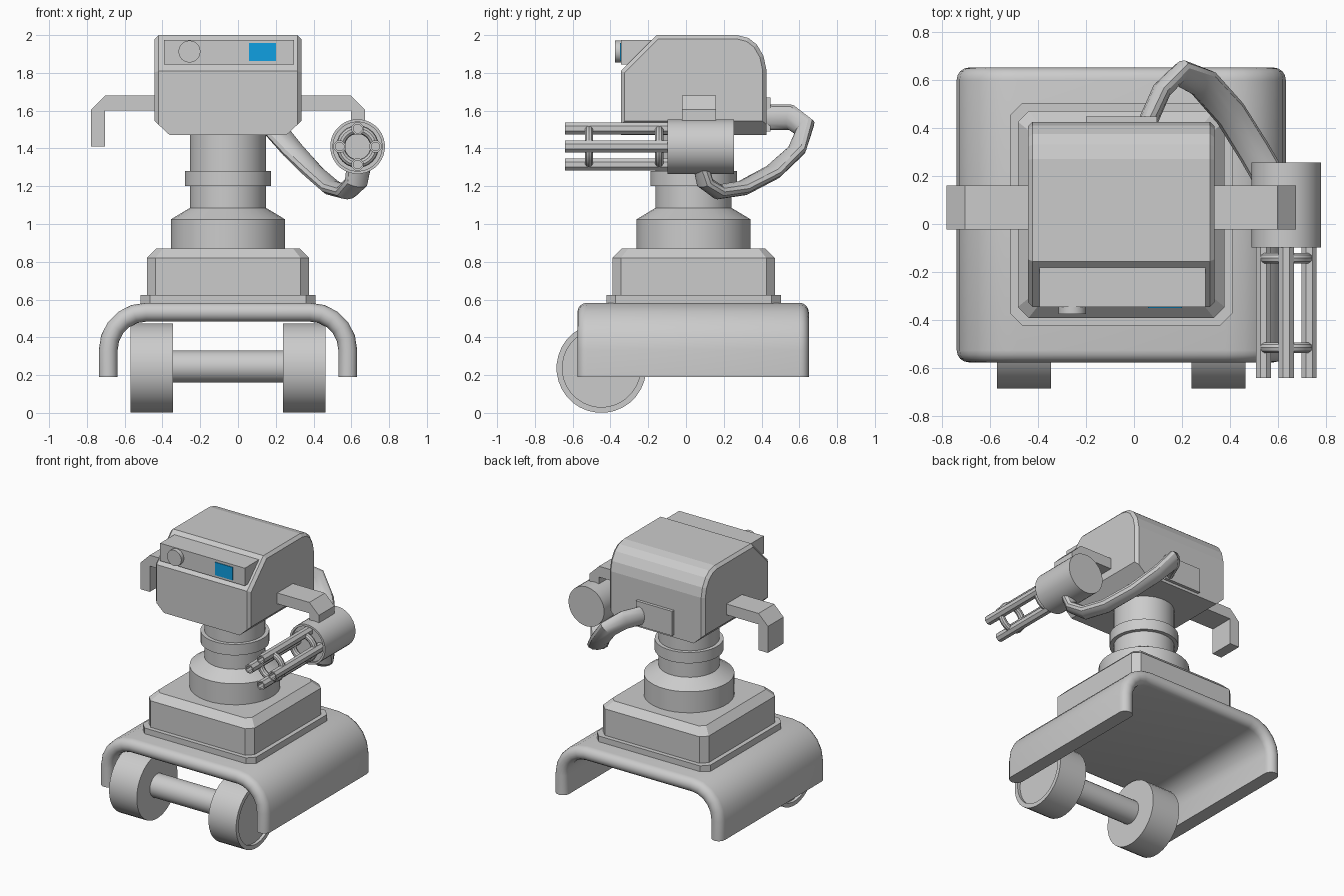
import bpy, bmesh, math
from mathutils import Vector

if "Cube" in bpy.data.objects:
    bpy.data.objects.remove(bpy.data.objects["Cube"])

CX, CY = -0.053, 0.04          # the body is centred slightly off the origin


def material(name, rgb):
    m = bpy.data.materials.new(name)
    m.diffuse_color = (*rgb, 1)
    m.use_nodes = True
    m.node_tree.nodes["Principled BSDF"].inputs["Base Color"].default_value = m.diffuse_color
    return m


GREY = material("grey_metal", (0.6, 0.6, 0.6))
BLUE = material("screen_blue", (0.005, 0.35, 0.76))


def finish(ob, name, mat=GREY, smooth=True):
    ob.name = name
    ob.data.materials.append(mat)
    if smooth:
        bpy.ops.object.select_all(action='DESELECT')
        ob.select_set(True)
        bpy.context.view_layer.objects.active = ob
        bpy.ops.object.shade_smooth_by_angle(angle=math.radians(32))
    return ob


def from_bmesh(name, bm, mat=GREY, smooth=True):
    bmesh.ops.recalc_face_normals(bm, faces=bm.faces)
    me = bpy.data.meshes.new(name)
    bm.to_mesh(me)
    bm.free()
    ob = bpy.data.objects.new(name, me)
    bpy.context.collection.objects.link(ob)
    return finish(ob, name, mat, smooth)


def loft_bm(rings):
    bm = bmesh.new()
    vs = [[bm.verts.new(p) for p in ring] for ring in rings]
    n = len(vs[0])
    for a, b in zip(vs, vs[1:]):
        for i in range(n):
            j = (i + 1) % n
            bm.faces.new((a[i], a[j], b[j], b[i]))
    bm.faces.new(vs[0])
    bm.faces.new(vs[-1])
    bmesh.ops.recalc_face_normals(bm, faces=bm.faces)
    return bm


def loft(name, rings, mat=GREY, smooth=True):
    return from_bmesh(name, loft_bm(rings), mat, smooth)


def lathe(name, axis, centre, sections, sides=32):
    """Sections are (radius, position along axis); centre gives the other two coordinates."""
    rings = []
    for r, t in sections:
        ring = []
        for k in range(sides):
            a = 2 * math.pi * (k + 0.5) / sides
            p = [centre[0] + r * math.cos(a), centre[1] + r * math.sin(a)]
            p.insert("xyz".index(axis), t)
            ring.append(p)
        rings.append(ring)
    return loft(name, rings)


def prism(name, points, axis, lo, hi, mat=GREY):
    def ring(t):
        out = []
        for p in points:
            q = list(p)
            q.insert("xyz".index(axis), t)
            out.append(q)
        return out
    return loft(name, [ring(lo), ring(hi)], mat, False)


def box(name, x0, x1, y0, y1, z0, z1, mat=GREY):
    return prism(name, [(x0, y0), (x1, y0), (x1, y1), (x0, y1)], 'z', z0, z1, mat)


# Fender shell: a rounded slab section swept over an arch
R, HALF, TOP = 0.2, 0.634, 0.533
arch = [(-HALF, 0.19, -1, 0)]
for side, start in ((-1, 180), (1, 90)):
    for k in range(6):
        a = math.radians(start - 18 * k)
        c, s = math.cos(a), math.sin(a)
        arch.append((side * (HALF - R) + R * c, TOP - R + R * s, c, s))
arch.append((HALF, 0.19, 1, 0))
section = []
for yc, start in ((0.6, -90), (-0.525, 90)):
    for k in range(9):
        a = math.radians(start + 22.5 * k)
        section.append((yc + 0.05 * math.cos(a), 0.05 * math.sin(a)))
loft("fender_shell", [[(CX + x + nx * d, y, z + nz * d) for y, d in section]
                      for x, z, nx, nz in arch])


# Pedestal: chamfered square plate and tapered block
def chamfered(h, c, z):
    pts = [(h, h - c), (h - c, h), (c - h, h), (-h, h - c),
           (-h, c - h), (c - h, -h), (h - c, -h), (h, c - h)]
    return [(CX + x, CY + y, z) for x, y in pts]


loft("base_plate", [chamfered(0.462, 0.05, 0.57), chamfered(0.462, 0.05, 0.625)], smooth=False)
loft("pedestal", [chamfered(0.43, 0.045, 0.62), chamfered(0.43, 0.045, 0.82),
                  chamfered(0.38, 0.035, 0.87)], smooth=False)

# Turret ring, neck and collar
lathe("neck", 'z', (CX, CY), [(0.303, 0.865), (0.303, 1.025), (0.203, 1.085), (0.203, 1.48)])
lathe("neck_collar", 'z', (CX, CY), [(0.23, 1.2), (0.23, 1.28)])

# Head: side profile with bevelled sides and cut lower corners
HW = 0.388
profile = [(-0.345, 1.47), (0.425, 1.47), (0.425, 1.82), (0.41, 1.89),
           (0.375, 1.95), (0.33, 1.985), (0.27, 2.0), (-0.155, 2.0), (-0.345, 1.81)]
bm = loft_bm([[(CX + s * HW, y, z) for y, z in profile] for s in (-1, 1)])
ends = [e for e in bm.edges if abs(e.verts[0].co.x - e.verts[1].co.x) < 0.01]
bmesh.ops.bevel(bm, geom=ends, offset=0.02, segments=1, affect='EDGES', profile=0.5)
for s in (-1, 1):
    cut = bmesh.ops.bisect_plane(bm, geom=bm.verts[:] + bm.edges[:] + bm.faces[:],
                                 plane_co=(CX + s * HW, 0, 1.545),
                                 plane_no=(s * 0.075, 0, -0.08), clear_outer=True)
    bmesh.ops.edgeloop_fill(bm, edges=[g for g in cut['geom_cut']
                                       if isinstance(g, bmesh.types.BMEdge)])
from_bmesh("head", bm, smooth=False)

# Face panel, lens and screen
box("face_panel", -0.392, 0.297, -0.345, -0.15, 1.845, 1.975)
lathe("lens", 'y', (-0.257, 1.913), [(0.058, -0.375), (0.058, -0.34)])
box("screen", 0.058, 0.2, -0.35, -0.343, 1.862, 1.957, BLUE)
box("cable_socket", -0.2, 0.096, 0.41, 0.447, 1.49, 1.67)

# Arms, mirrored about the body centre
for s, name in ((-1, "left_arm"), (1, "right_arm")):
    outline = [(0.37, 1.6), (0.37, 1.68), (0.65, 1.68), (0.726, 1.605),
               (0.726, 1.41), (0.65, 1.41), (0.65, 1.6)]
    prism(name, [(CX + s * x, z) for x, z in outline], 'y', -0.022, 0.16)

# Rotary gun: housing, four hollow barrels, two clamp rings
GX, GZ = 0.633, 1.41
lathe("gun_housing", 'y', (GX, GZ), [(0.145, 0.255), (0.145, -0.098), (0.13, -0.098), (0.13, -0.08)])
for k in range(4):
    a = math.pi / 2 * k
    lathe("gun_barrel", 'y', (GX + 0.095 * math.cos(a), GZ + 0.095 * math.sin(a)),
          [(0.034, -0.07), (0.034, -0.64), (0.024, -0.64), (0.024, -0.58)], 8)
for y in (-0.142, -0.514):
    bpy.ops.mesh.primitive_torus_add(location=(GX, y, GZ), rotation=(math.pi / 2, 0, 0),
                                     major_radius=0.09, minor_radius=0.023,
                                     major_segments=24, minor_segments=10)
    finish(bpy.context.object, "gun_clamp_ring")

# Feed cable: flattened tube from the head's back to the gun, (point, wide direction)
path = [((0.06, 0.43, 1.565), (0, 0, 1)), ((0.115, 0.555, 1.565), (0.1, 0.1, 1)),
        ((0.19, 0.63, 1.51), (0.6, 0.6, 0.6)), ((0.29, 0.585, 1.39), (0.76, 0.65, 0.2)),
        ((0.40, 0.46, 1.275), (0.76, 0.65, 0)), ((0.50, 0.30, 1.19), (0.8, 0.6, 0)),
        ((0.575, 0.17, 1.17), (0.85, 0.5, 0)), ((0.625, 0.1, 1.22), (0.9, 0.4, 0)),
        ((0.64, 0.08, 1.31), (1, 0.3, 0))]
pts = [Vector(p) for p, w in path]
rings = []
for i, (p, w) in enumerate(path):
    t = (pts[min(i + 1, len(pts) - 1)] - pts[max(i - 1, 0)]).normalized()
    w = Vector(w)
    w = (w - t * w.dot(t)).normalized()
    n = t.cross(w)
    rings.append([pts[i] + w * 0.068 * math.cos(a) + n * 0.04 * math.sin(a)
                  for a in (math.pi / 6 * k for k in range(12))])
loft("feed_cable", rings)

# Front wheels with recessed outer hubs, and the axle
for s, name in ((-1, "left_wheel"), (1, "right_wheel")):
    lathe(name, 'x', (-0.448, 0.2375),
          [(0.2375, CX + s * 0.292), (0.2375, CX + s * 0.517),
           (0.207, CX + s * 0.517), (0.207, CX + s * 0.495)])
lathe("axle", 'x', (-0.448, 0.245), [(0.085, CX - 0.3), (0.085, CX + 0.3)], 24)
